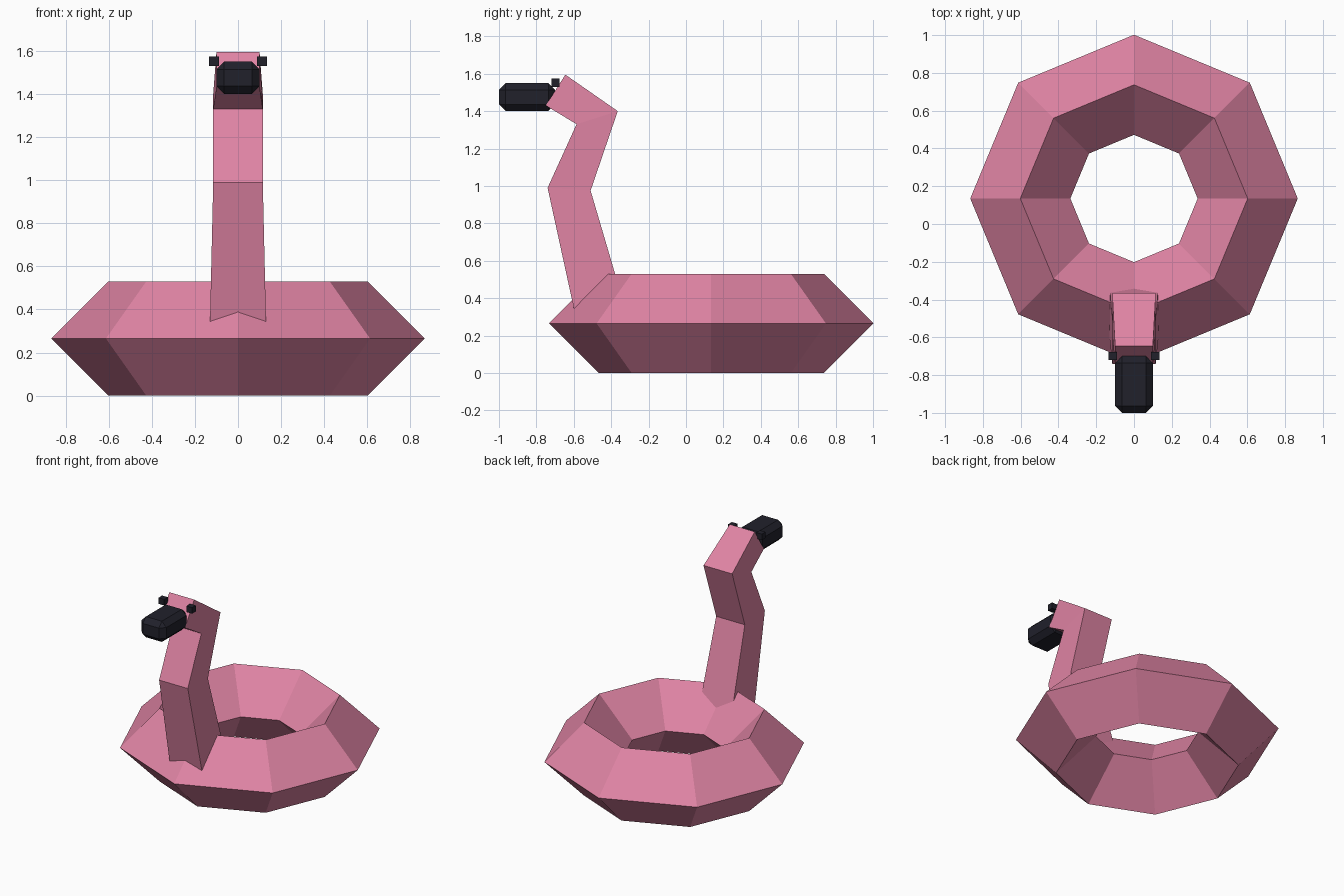
import bpy
import bmesh
from math import radians
from mathutils import Matrix

cube = bpy.data.objects.get("Cube")
if cube:
    bpy.data.objects.remove(cube)


def material(name, rgb):
    mat = bpy.data.materials.new(name)
    mat.use_nodes = True
    mat.diffuse_color = (*rgb, 1)
    mat.node_tree.nodes["Principled BSDF"].inputs["Base Color"].default_value = (*rgb, 1)
    return mat


pink = material("pink vinyl", (0.74, 0.23, 0.37))
black = material("charcoal black", (0.015, 0.015, 0.024))


def finish(bm, name, mat):
    bmesh.ops.recalc_face_normals(bm, faces=bm.faces)
    mesh = bpy.data.meshes.new(name)
    bm.to_mesh(mesh)
    bm.free()
    mesh.materials.append(mat)
    obj = bpy.data.objects.new(name, mesh)
    bpy.context.collection.objects.link(obj)
    return obj


def box(name, center, size, mat, bevel=0):
    bm = bmesh.new()
    bmesh.ops.create_cube(bm, size=1, matrix=Matrix.Translation(center) @ Matrix.Diagonal((*size, 1)))
    if bevel:
        bmesh.ops.bevel(bm, geom=bm.edges[:], offset=bevel, segments=1, affect="EDGES")
    return finish(bm, name, mat)


# Swim ring: eight segments with a diamond cross-section
bpy.ops.mesh.primitive_torus_add(
    location=(0, 0.135, 0.265), major_segments=8, minor_segments=4,
    major_radius=0.602, minor_radius=0.265)
ring = bpy.context.object
ring.name = ring.data.name = "swim_ring"
ring.data.materials.append(pink)

# Neck and head: loops of (front y, front z, back y, back z, half width)
loops = [
    (-0.57, 0.21, -0.285, 0.21, 0.133),
    (-0.74, 0.99, -0.51, 0.975, 0.115),
    (-0.585, 1.33, -0.365, 1.40, 0.115),
    (-0.75, 1.43, -0.645, 1.595, 0.10),
]
bm = bmesh.new()
rows = []
for fy, fz, by, bz, w in loops:
    corners = [(-w, fy, fz), (w, fy, fz), (w, by, bz), (-w, by, bz)]
    rows.append([bm.verts.new(c) for c in corners])
for low, high in zip(rows, rows[1:]):
    for i in range(4):
        j = (i + 1) % 4
        bm.faces.new((low[i], low[j], high[j], high[i]))
bm.faces.new(rows[0])
bm.faces.new(rows[-1])
finish(bm, "neck_and_head", pink)

# Beak and eyes
box("beak", (0, -0.85, 1.475), (0.2, 0.3, 0.15), black, bevel=0.036)
for side, x in (("left", 0.112), ("right", -0.112)):
    box(side + "_eye", (x, -0.698, 1.552), (0.046, 0.042, 0.044), black)
